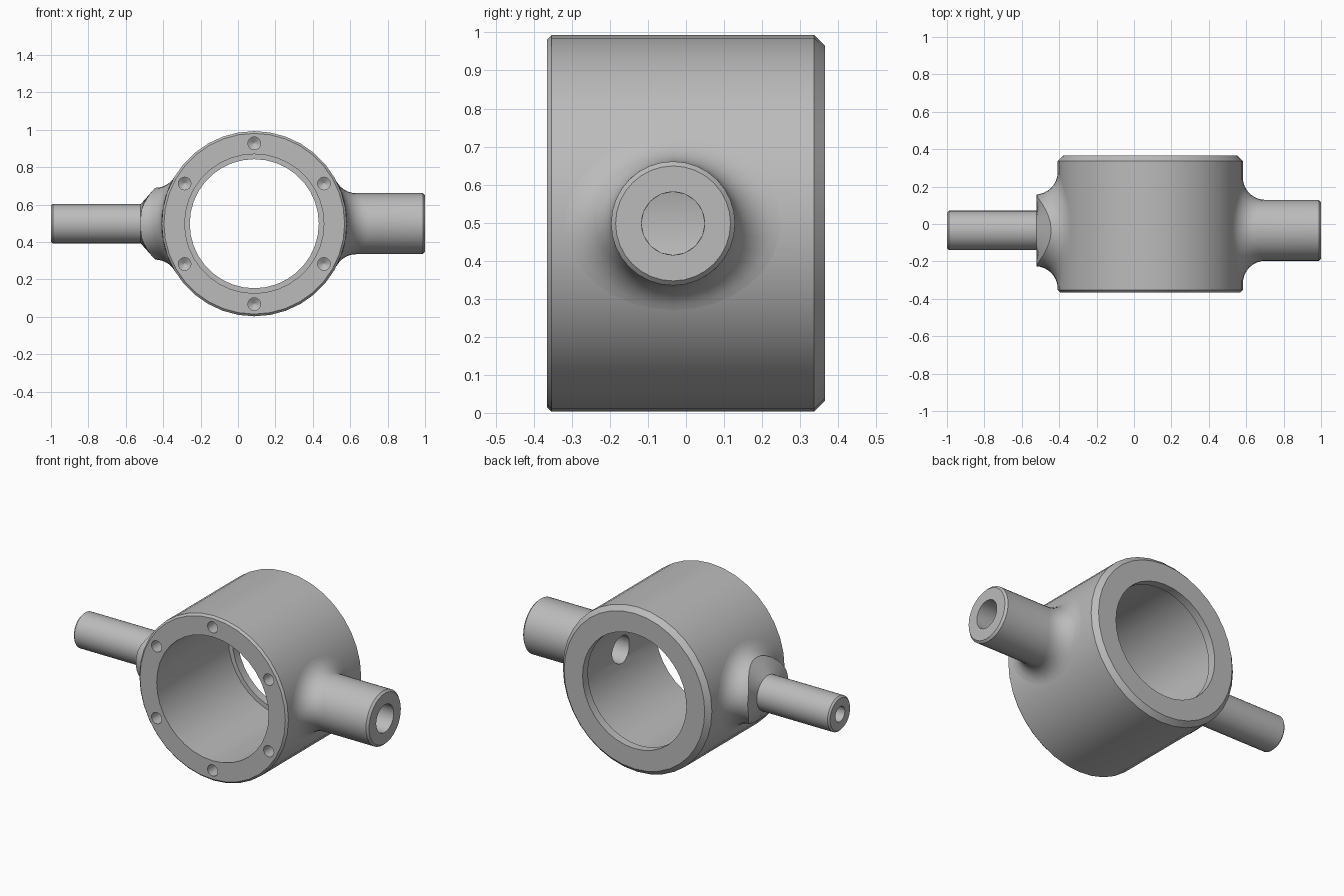
import bpy, bmesh, math
from mathutils import Vector

if "Cube" in bpy.data.objects:
    bpy.data.objects.remove(bpy.data.objects["Cube"])

GREY = 0.5
steel = bpy.data.materials.new("grey_steel")
steel.use_nodes = True
steel.diffuse_color = (GREY, GREY, GREY, 1)
steel.node_tree.nodes["Principled BSDF"].inputs["Base Color"].default_value = (GREY, GREY, GREY, 1)

CX, CZ = 0.087, 0.498        # axis of the main ring
STUB_Y = -0.034              # axis of the side stubs
OUTER, BORE, LIP = 0.495, 0.372, 0.345
FRONT, BACK = -0.365, 0.365
FILLET = 0.12


def loft(name, rows, cyclic=False):
    """Skin a list of equal loops; a closed skin joins the last to the first."""
    bm = bmesh.new()
    loops = [[bm.verts.new(p) for p in row] for row in rows]
    n = len(rows[0])
    pairs = list(zip(loops, loops[1:]))
    if cyclic:
        pairs.append((loops[-1], loops[0]))
    else:
        bm.faces.new(loops[0])
        bm.faces.new(loops[-1])
    for a, b in pairs:
        for i in range(n):
            j = (i + 1) % n
            bm.faces.new((a[i], a[j], b[j], b[i]))
    bmesh.ops.recalc_face_normals(bm, faces=bm.faces)
    mesh = bpy.data.meshes.new(name)
    bm.to_mesh(mesh)
    bm.free()
    mesh.materials.append(steel)
    obj = bpy.data.objects.new(name, mesh)
    bpy.context.collection.objects.link(obj)
    return obj


def loop_y(cx, cz, r, y, n):
    turns = [math.tau * i / n for i in range(n)]
    return [Vector((cx + r * math.cos(t), y, cz + r * math.sin(t))) for t in turns]


def loop_x(x, r, n):
    turns = [math.tau * i / n for i in range(n)]
    return [Vector((x, STUB_Y + r * math.cos(t), CZ + r * math.sin(t))) for t in turns]


def smooth(obj):
    bpy.ops.object.select_all(action='DESELECT')
    obj.select_set(True)
    bpy.context.view_layer.objects.active = obj
    bpy.ops.object.shade_smooth_by_angle(angle=math.radians(32))


def cut(obj, cutter):
    cutter.hide_render = True
    mod = obj.modifiers.new("cut", 'BOOLEAN')
    mod.operation = 'DIFFERENCE'
    mod.solver = 'EXACT'
    mod.object = cutter
    bpy.context.view_layer.objects.active = obj
    bpy.ops.object.modifier_apply(modifier=mod.name)
    bpy.data.objects.remove(cutter)


def fillet_rows(side, r, limit, n, steps=8):
    """Rolling-ball blend from the ring surface out to a stub of radius r."""
    rows = [[] for _ in range(steps + 1)]
    for i in range(n):
        t = math.tau * i / n
        cy, cz = (r + FILLET) * math.cos(t), (r + FILLET) * math.sin(t)
        ball = Vector((math.sqrt((OUTER + FILLET) ** 2 - cz * cz), cy, cz))
        to_ring = Vector((-ball.x, 0, -ball.z)).normalized()
        to_stub = Vector((0, -math.cos(t), -math.sin(t)))
        for k, row in enumerate(rows):
            p = ball + to_ring.slerp(to_stub, k / steps) * FILLET
            x = CX + side * p.x
            x = side * min(side * x, limit)
            row.append(Vector((x, STUB_Y + p.y, CZ + p.z)))
    return rows


# Main ring: chamfered sleeve with a small retaining lip at the back
profile = [(BORE, FRONT), (OUTER - 0.012, FRONT), (OUTER, FRONT + 0.012),
           (OUTER, BACK - 0.028), (OUTER - 0.028, BACK), (LIP, BACK),
           (LIP, BACK - 0.05), (BORE, BACK - 0.05)]
ring = loft("main_ring", [loop_y(CX, CZ, r, y, 36) for r, y in profile], cyclic=True)

# Six blind bolt holes in the front face
for i in range(6):
    a = math.radians(30 + 60 * i)
    hx, hz = CX + 0.43 * math.cos(a), CZ + 0.43 * math.sin(a)
    shape = [(0.034, FRONT - 0.05), (0.034, FRONT + 0.08), (0.004, FRONT + 0.1)]
    cut(ring, loft("bolt_hole_cutter", [loop_y(hx, hz, r, y, 16) for r, y in shape]))

# Passage from the wide stub into the bore
cut(ring, loft("passage_cutter", [loop_x(x, 0.083, 16) for x in (0.3, 0.75)]))
smooth(ring)

# Wide hollow stub
N = 32
rows = fillet_rows(1, 0.163, 1, N)
rows += [loop_x(x, r, N) for x, r in
         [(0.988, 0.163), (1, 0.151), (1, 0.083), (CX + 0.47, 0.083)]]
smooth(loft("wide_stub", rows, cyclic=True))

# Narrow shaft rising from a flanged boss, with a blind centre hole
rows = fillet_rows(-1, 0.192, 0.52, N)
rows += [loop_x(x, r, N) for x, r in
         [(-0.52, 0.105), (-0.99, 0.105), (-1, 0.095), (-1, 0.045),
          (-0.8, 0.045), (-0.775, 0.004)]]
# Close the hidden root inside the ring wall
rows.insert(0, loop_x(CX - 0.43, 0.1, N))
smooth(loft("narrow_shaft", rows))
